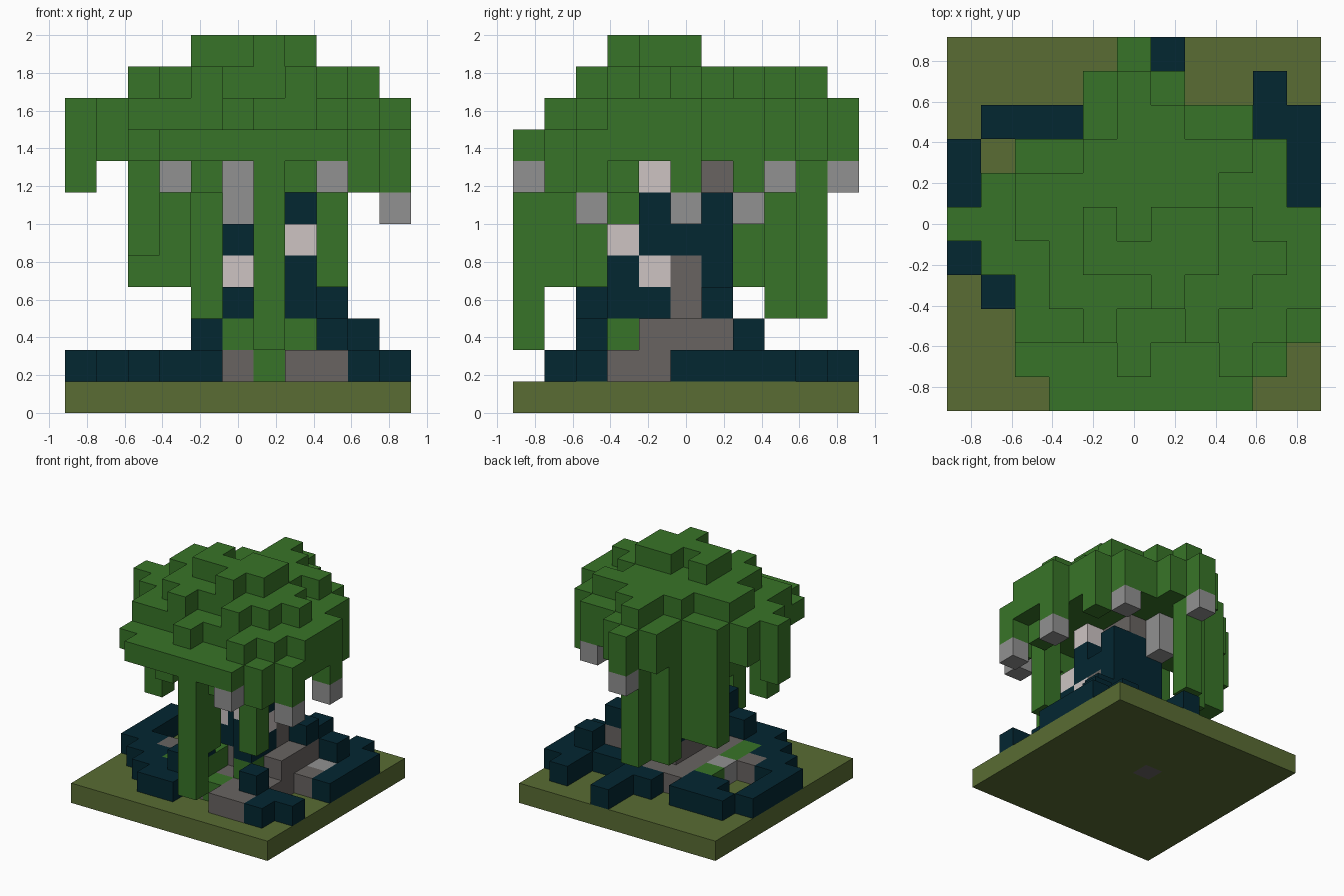
import bpy
import bmesh
from mathutils import Vector

cube = bpy.data.objects.get("Cube")
if cube:
    bpy.data.objects.remove(cube, do_unlink=True)

CELL = 1 / 6
SIZE = 11
cells = {}  # (column, row, layer) -> part name

COLOURS = {
    "leaf_green": (0.039, 0.175, 0.021),
    "root_teal": (0.001, 0.020, 0.031),
    "moss_olive": (0.100, 0.150, 0.033),
    "stone_brown": (0.140, 0.127, 0.121),
    "blossom_grey": (0.283, 0.283, 0.283),
    "bark_pale": (0.610, 0.550, 0.545),
}
PARTS = {
    "canopy": "leaf_green",
    "hanging_leaves": "leaf_green",
    "ground_moss": "leaf_green",
    "roots": "root_teal",
    "trunk": "root_teal",
    "base": "moss_olive",
    "stones": "stone_brown",
    "blossoms": "blossom_grey",
    "bark_patches": "bark_pale",
}


def fill(part, i, j, low, high=None):
    """Fill a vertical column of blocks."""
    for k in range(low, (low if high is None else high) + 1):
        cells[i, j, k] = part


def plan(rows):
    """Yield column, row and letter of a plan drawn with the back row first."""
    for n, row in enumerate(rows):
        for i, letter in enumerate(row):
            if letter != ".":
                yield i, SIZE - 1 - n, letter


# Base slab with one stone near the middle
for i in range(SIZE):
    for j in range(SIZE):
        fill("base", i, j, 0)
fill("stones", 5, 6, 0)

# Ground cover: D roots, S stones, G moss, L fallen blossom
GROUND = [
    "......D....",
    "......D..D.",
    ".DDD.DD..DD",
    "D.DDSSSDDDD",
    "D..GSSSSSLD",
    "D..LSSSSSSD",
    "DDSGSSSSS..",
    ".DDGSGSSS..",
    "..DDDSGSSDD",
    "...DD..SSD.",
]
KEY = {"D": "roots", "S": "stones", "G": "ground_moss", "L": "blossoms"}
for i, j, letter in plan(GROUND):
    fill(KEY[letter], i, j, 1)
for i, j in ((8, 2), (9, 7), (4, 2)):
    fill("roots", i, j, 2)
for i, j in ((7, 3), (5, 3), (5, 2)):
    fill("ground_moss", i, j, 2)

# Trunk: stone core wrapped in dark bark with pale patches
for i in range(5, 9):
    for j in range(4, 7):
        fill("stones", i, j, 2)
fill("stones", 6, 5, 3, 7)
fill("stones", 6, 6, 7)
fill("stones", 7, 5, 3, 4)
for i, j, low, high in ((7, 6, 3, 6), (7, 4, 3, 6), (7, 3, 3, 4), (7, 5, 5, 5),
                        (5, 4, 3, 5), (5, 5, 3, 5), (6, 4, 3, 5), (8, 6, 3, 3),
                        (5, 2, 3, 3), (6, 6, 3, 6), (5, 6, 3, 5)):
    fill("trunk", i, j, low, high)
for i, j, k in ((7, 3, 5), (7, 4, 4), (7, 4, 7), (5, 4, 4)):
    fill("bark_patches", i, j, k)

# Canopy: each letter gives the top layer, a being the lowest
CANOPY = [
    ".....b.....",
    "....bcb....",
    "....bccbb..",
    "..bbcccccb.",
    ".bccccccbb.",
    "bbccdcddcbb",
    ".bbcddddccb",
    "..bcccdccbb",
    "..bbcbbcbba",
    "..aaabaaba.",
    "...aaaaaa..",
]
for i, j, letter in plan(CANOPY):
    fill("canopy", i, j, 8, 8 + ord(letter) - ord("a"))

# Columns of leaves hanging from the canopy
for i, j, low in ((6, 0, 2), (6, 1, 4), (8, 2, 4), (5, 9, 3), (4, 8, 3), (2, 7, 4),
                  (3, 7, 4), (2, 3, 5), (0, 5, 7), (4, 1, 7), (7, 1, 7), (9, 1, 7),
                  (9, 3, 7), (9, 7, 7), (10, 2, 7), (10, 5, 7)):
    fill("hanging_leaves", i, j, low, 7)

# Blossoms at the tips
for i, j, k in ((8, 0, 7), (3, 2, 7), (5, 10, 7), (8, 8, 7), (10, 2, 6), (10, 5, 6),
                (5, 7, 6), (5, 7, 7)):
    fill("blossoms", i, j, k)


def make_material(name, rgb):
    mat = bpy.data.materials.new(name)
    mat.use_nodes = True
    colour = (*rgb, 1)
    mat.diffuse_color = colour
    shader = next(n for n in mat.node_tree.nodes if n.type == "BSDF_PRINCIPLED")
    shader.inputs["Base Color"].default_value = colour
    shader.inputs["Roughness"].default_value = 0.9
    return mat


def build_part(name, mat):
    """Make the outer faces of one part's blocks and join the flat ones."""
    bm = bmesh.new()
    origin = Vector((-SIZE / 2, -SIZE / 2, 0))
    for cell, part in cells.items():
        if part != name:
            continue
        centre = Vector(cell) + origin + Vector((0.5, 0.5, 0.5))
        for axis in range(3):
            for side in (-1, 1):
                step = [0, 0, 0]
                step[axis] = side
                if tuple(c + s for c, s in zip(cell, step)) in cells:
                    continue
                n = Vector(step) / 2
                u = Vector((n.y, n.z, n.x))
                v = n.cross(u) * 2
                corners = (-u - v, u - v, u + v, v - u)
                bm.faces.new([bm.verts.new((centre + n + c) * CELL) for c in corners])
    bmesh.ops.remove_doubles(bm, verts=bm.verts, dist=0.001)
    bmesh.ops.dissolve_limit(bm, angle_limit=0.01, verts=bm.verts, edges=bm.edges)
    mesh = bpy.data.meshes.new(name)
    bm.to_mesh(mesh)
    bm.free()
    mesh.materials.append(mat)
    bpy.context.collection.objects.link(bpy.data.objects.new(name, mesh))


materials = {name: make_material(name, rgb) for name, rgb in COLOURS.items()}
for part, colour in PARTS.items():
    build_part(part, materials[colour])
